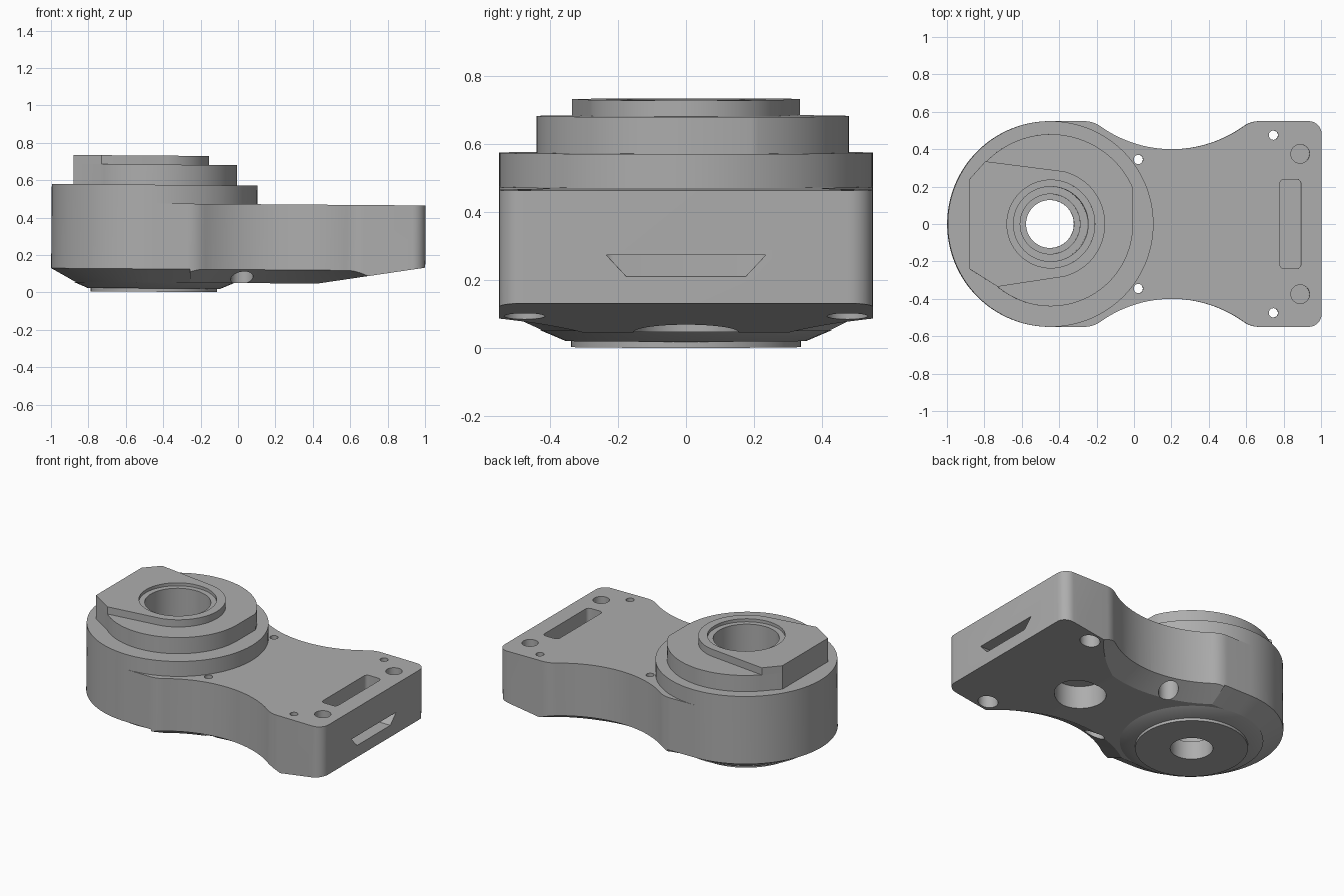
import bpy, bmesh
from math import sin, cos, pi, radians, sqrt, atan2
from mathutils import Matrix

if "Cube" in bpy.data.objects:
    bpy.data.objects.remove(bpy.data.objects["Cube"])

HUB = -0.45          # x of the bore axis
TILT = 0.0075        # slight lean of the whole part

grey = bpy.data.materials.new("plain grey")
grey.use_nodes = True
grey.diffuse_color = (0.42, 0.42, 0.42, 1)
grey.node_tree.nodes["Principled BSDF"].inputs["Base Color"].default_value = grey.diffuse_color


def arc(cx, cy, r, a0, a1, n):
    """Points on an arc, angles in degrees."""
    angles = [radians(a0 + (a1 - a0) * i / n) for i in range(n + 1)]
    return [(cx + r * cos(a), cy + r * sin(a)) for a in angles]


def circle(cx, cy, r, n=64):
    return arc(cx, cy, r, 0, 360, n)[:-1]


def flat(points, z):
    return [(x, y, z) for x, y in points]


def loft(name, rings):
    """Closed solid through rings of equal point count."""
    bm = bmesh.new()
    loops = [[bm.verts.new(p) for p in ring] for ring in rings]
    n = len(loops[0])
    for low, high in zip(loops, loops[1:]):
        for i in range(n):
            j = (i + 1) % n
            bm.faces.new((low[i], low[j], high[j], high[i]))
    bm.faces.new(loops[0][::-1])
    bm.faces.new(loops[-1])
    bmesh.ops.recalc_face_normals(bm, faces=bm.faces)
    mesh = bpy.data.meshes.new(name)
    bm.to_mesh(mesh)
    bm.free()
    ob = bpy.data.objects.new(name, mesh)
    bpy.context.collection.objects.link(ob)
    return ob


def prism(name, points, z0, z1):
    return loft(name, [flat(points, z0), flat(points, z1)])


def cylinder(name, x, y, r, z0, z1, n=64):
    return prism(name, circle(x, y, r, n), z0, z1)


def cut(ob, cutters):
    """Subtract the cutters and bake the result."""
    for c in cutters:
        c.hide_render = True
        mod = ob.modifiers.new(c.name, "BOOLEAN")
        mod.operation, mod.solver, mod.object = "DIFFERENCE", "EXACT", c
    graph = bpy.context.evaluated_depsgraph_get()
    mesh = bpy.data.meshes.new_from_object(ob.evaluated_get(graph))
    ob.modifiers.clear()
    ob.data = mesh


# Body outline: round head, concave waist, squared tail
WAIST_X, WAIST_Y, WAIST_R, FILLET = 0.2, 1.06, 0.66, 0.15
side = 0.55 - FILLET
dx = sqrt((WAIST_R + FILLET) ** 2 - (WAIST_Y - side) ** 2)
a = atan2(WAIST_Y - side, dx) * 180 / pi
half = (arc(0.93, 0.48, 0.07, 0, 90, 8)
        + arc(WAIST_X + dx, side, FILLET, 90, 180 - a, 8)
        + arc(WAIST_X, WAIST_Y, WAIST_R, -a, a - 180, 32)[1:]
        + arc(WAIST_X - dx, side, FILLET, a, 90, 8)[1:]
        + arc(HUB, 0, 0.55, 90, 180, 32))
outline = half + [(x, -y) for x, y in half[-2::-1]]


def inset(p):
    """Bottom edge of the head is bevelled inward."""
    x, y = p
    if x < HUB:
        return HUB + (x - HUB) * 0.42 / 0.55, y * 0.42 / 0.55
    if x < -0.25:
        return x, y - (0.13 if y > 0 else -0.13)
    return p


body = loft("arm_body", [flat(map(inset, outline), 0.05),
                         flat(outline, 0.122), flat(outline, 0.472)])

# Stepped head above and below the body
collar = cylinder("head_collar", HUB, 0, 0.55, 0.472, 0.572, 128)
cam_points = (arc(HUB, 0, 0.44, -131, 0, 48) + arc(HUB, 0, 0.48, 23.5, 136, 40)
              + [(-0.885, 0.24), (-0.885, -0.24)])
cam = prism("cam_plate", cam_points, 0.572, 0.68)
wing_points = (arc(HUB, 0, 0.29, -76, 76, 48)
               + [(-0.8, 0.335), (-0.885, 0.24), (-0.885, -0.24), (-0.735, -0.335)])
wing = prism("top_wing", wing_points, 0.68, 0.728)
skirt = loft("bottom_skirt", [flat(circle(HUB, 0, r), z)
                              for r, z in ((0.355, 0.018), (0.43, 0.05))])
disc = cylinder("bottom_disc", HUB, 0, 0.338, 0, 0.018)
parts = [body, collar, cam, wing, skirt, disc]

# Stepped bore through the head
bore = [cylinder("bore", HUB, 0, r, z, 1) for r, z in
        ((0.128, -0.1), (0.16, 0.12), (0.2, 0.2), (0.235, 0.708))]

# Pockets, screw holes and bevels of the body
cutters = [cylinder("bottom_pocket", 0.42, 0, 0.155, -0.1, 0.2)]
for s in (1, -1):
    cutters.append(loft("waist_bevel", [
        flat(circle(WAIST_X, s * WAIST_Y, WAIST_R + (0.122 - z) * 1.75, 128), z)
        for z in (0, 0.2)]))
    cutters.append(cylinder("tail_blind_hole", 0.885, s * 0.375, 0.05, 0.35, 0.6, 32))
    for x, y in ((0.02, 0.345), (0.742, 0.475)):
        cutters.append(cylinder("screw_hole", x, s * y, 0.025, -0.1, 0.6, 24))
        cutters.append(cylinder("screw_counterbore", x, s * y, 0.06, -0.1, 0.3, 32))
ramp = [(0.3, 0.031), (1.1, 0.155), (1.1, -0.1), (0.3, -0.1)]
cutters.append(loft("tail_ramp", [[(x, y, z) for x, z in ramp] for y in (-1, 1)]))
slot = [p for cx, cy, a0 in ((0.865, 0.215, 0), (0.8, 0.215, 90),
                             (0.8, -0.215, 180), (0.865, -0.215, 270))
        for p in arc(cx, cy, 0.024, a0, a0 + 90, 5)]
cutters.append(prism("top_slot", slot, 0.218, 0.6))
trapezoid = [(-0.235, 0.282), (0.235, 0.282), (0.175, 0.218), (-0.175, 0.218)]
cutters.append(loft("end_slot", [[(x, y, z) for y, z in trapezoid] for x in (0.82, 1.1)]))

cut(body, cutters + bore)
for ob in parts[1:]:
    cut(ob, bore)
for c in cutters + bore:
    bpy.data.objects.remove(c)

# Finish: lean, colour and shading
bpy.ops.object.select_all(action="DESELECT")
for ob in parts:
    ob.data.transform(Matrix.Rotation(TILT, 4, "Y"))
    ob.data.materials.clear()
    ob.data.materials.append(grey)
    ob.select_set(True)
bpy.context.view_layer.objects.active = body
bpy.ops.object.shade_smooth_by_angle(angle=radians(25))
